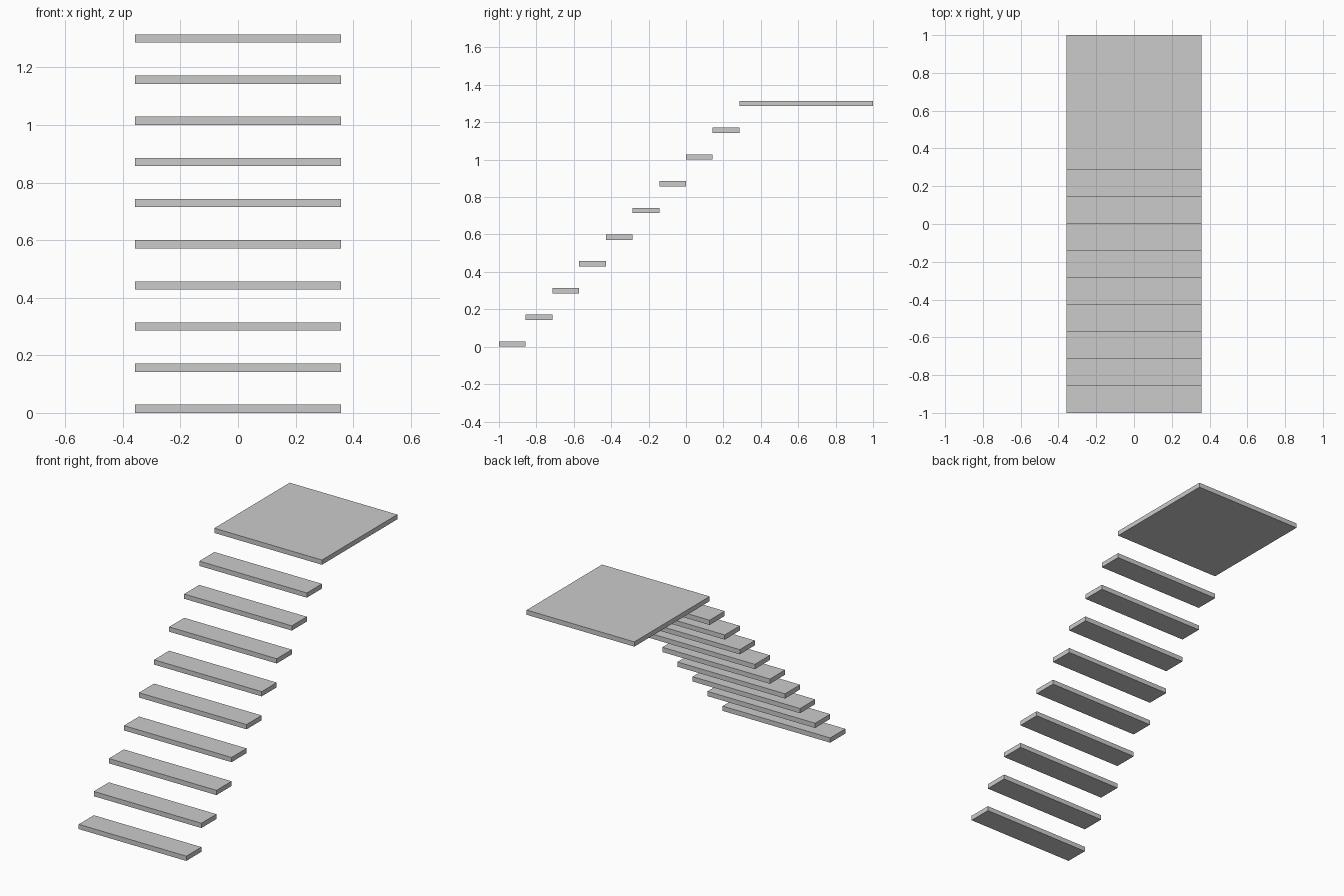
import bpy

if "Cube" in bpy.data.objects:
    bpy.data.objects.remove(bpy.data.objects["Cube"])

UNIT = 1 / 7            # tread depth and rise
WIDTH = 5 * UNIT
THICK = 0.2 * UNIT
STEPS = 9


def slab(name, y_front, depth, z_bottom):
    """Flat box spanning the stair width, placed by its front edge and underside."""
    bpy.ops.mesh.primitive_cube_add(
        size=1, location=(0, y_front + depth / 2, z_bottom + THICK / 2))
    obj = bpy.context.object
    obj.name = name
    obj.scale = (WIDTH, depth, THICK)
    bpy.ops.object.transform_apply(location=False, rotation=False, scale=True)
    return obj


# Floating treads
for i in range(STEPS):
    slab(f"tread_{i + 1}", -1 + i * UNIT, UNIT, i * UNIT)

# Square landing at the top
slab("landing", -1 + STEPS * UNIT, 5 * UNIT, STEPS * UNIT)
